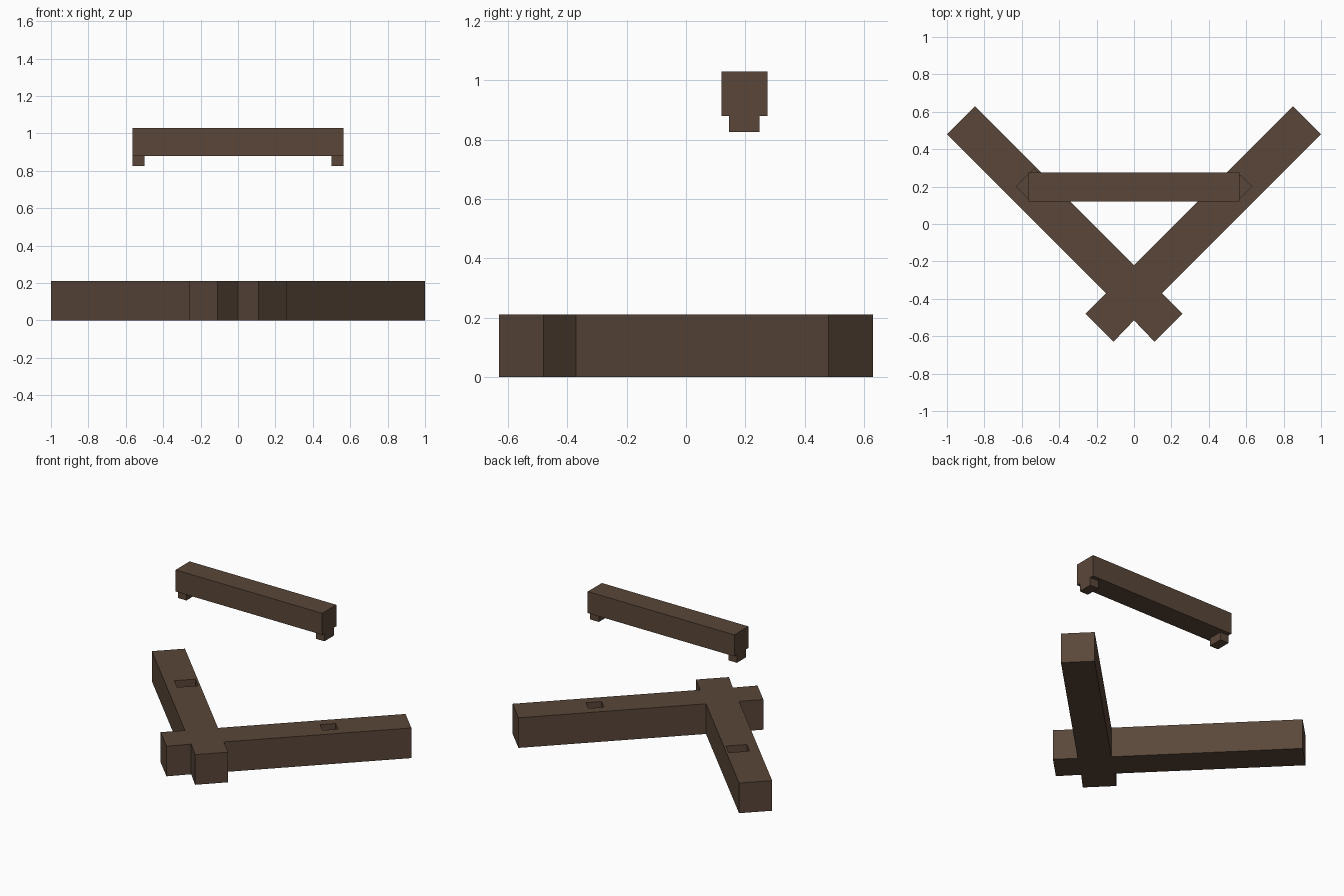
import bpy
import bmesh
from math import radians
from mathutils import Matrix

default = bpy.data.objects.get("Cube")
if default:
    bpy.data.objects.remove(default, do_unlink=True)

# Dark brown wood
wood = bpy.data.materials.new("dark_wood")
wood.use_nodes = True
colour = (0.102, 0.062, 0.041, 1)
wood.diffuse_color = colour
wood.node_tree.nodes["Principled BSDF"].inputs["Base Color"].default_value = colour


def finish(name, bm):
    bmesh.ops.recalc_face_normals(bm, faces=bm.faces)
    mesh = bpy.data.meshes.new(name)
    bm.to_mesh(mesh)
    bm.free()
    mesh.materials.append(wood)
    obj = bpy.data.objects.new(name, mesh)
    bpy.context.collection.objects.link(obj)
    return obj


def box(name, centre, size, turn=0):
    bm = bmesh.new()
    matrix = (Matrix.Translation(centre) @ Matrix.Rotation(radians(turn), 4, "Z")
              @ Matrix.Diagonal((*size, 1)))
    bmesh.ops.create_cube(bm, size=1, matrix=matrix)
    return finish(name, bm)


# Two beams crossing in a flush lap joint: half outline, mirrored, then extruded
HEIGHT = 0.21
half = [(0, -0.515), (0.11, -0.63), (0.26, -0.48), (0.15, -0.37),
        (1, 0.48), (0.85, 0.63), (0, -0.22)]
outline = half + [(-x, y) for x, y in half[-2:0:-1]]
bm = bmesh.new()
base = bm.faces.new([bm.verts.new((x, y, 0)) for x, y in outline])
top = bmesh.ops.extrude_face_region(bm, geom=[base], use_keep_orig=True)
bmesh.ops.translate(bm, vec=(0, 0, HEIGHT),
                    verts=[v for v in top["geom"] if isinstance(v, bmesh.types.BMVert)])
beams = finish("crossed_beams", bm)

# Sockets in the tops of the beams; the one on the right beam is wider
DEPTH = 0.055
sockets = [("left_socket_cutter", 0.565, 0.195, 0.085, 45),
           ("right_socket_cutter", -0.5475, 0.2125, 0.134, 135)]
for name, x, y, width, turn in sockets:
    cutter = box(name, (x, y, HEIGHT), (0.1, width, 2 * DEPTH), turn)
    cutter.hide_render = True
    cutter.hide_set(True)
    cutter.display_type = "WIRE"
    cut = beams.modifiers.new(name, "BOOLEAN")
    cut.operation = "DIFFERENCE"
    cut.solver = "EXACT"
    cut.object = cutter

# Apply the cuts and remove the cutters
bpy.context.view_layer.update()
graph = bpy.context.evaluated_depsgraph_get()
cut_mesh = bpy.data.meshes.new_from_object(beams.evaluated_get(graph))
beams.modifiers.clear()
beams.data = cut_mesh
for name, *_ in sockets:
    bpy.data.objects.remove(bpy.data.objects[name], do_unlink=True)

# Raised crossbar with a tenon under each end
box("crossbar", (0, 0.197, 0.955), (1.13, 0.155, 0.15))
for side, name in ((1, "left_tenon"), (-1, "right_tenon")):
    box(name, (side * 0.532, 0.196, 0.853), (0.066, 0.102, 0.056))
